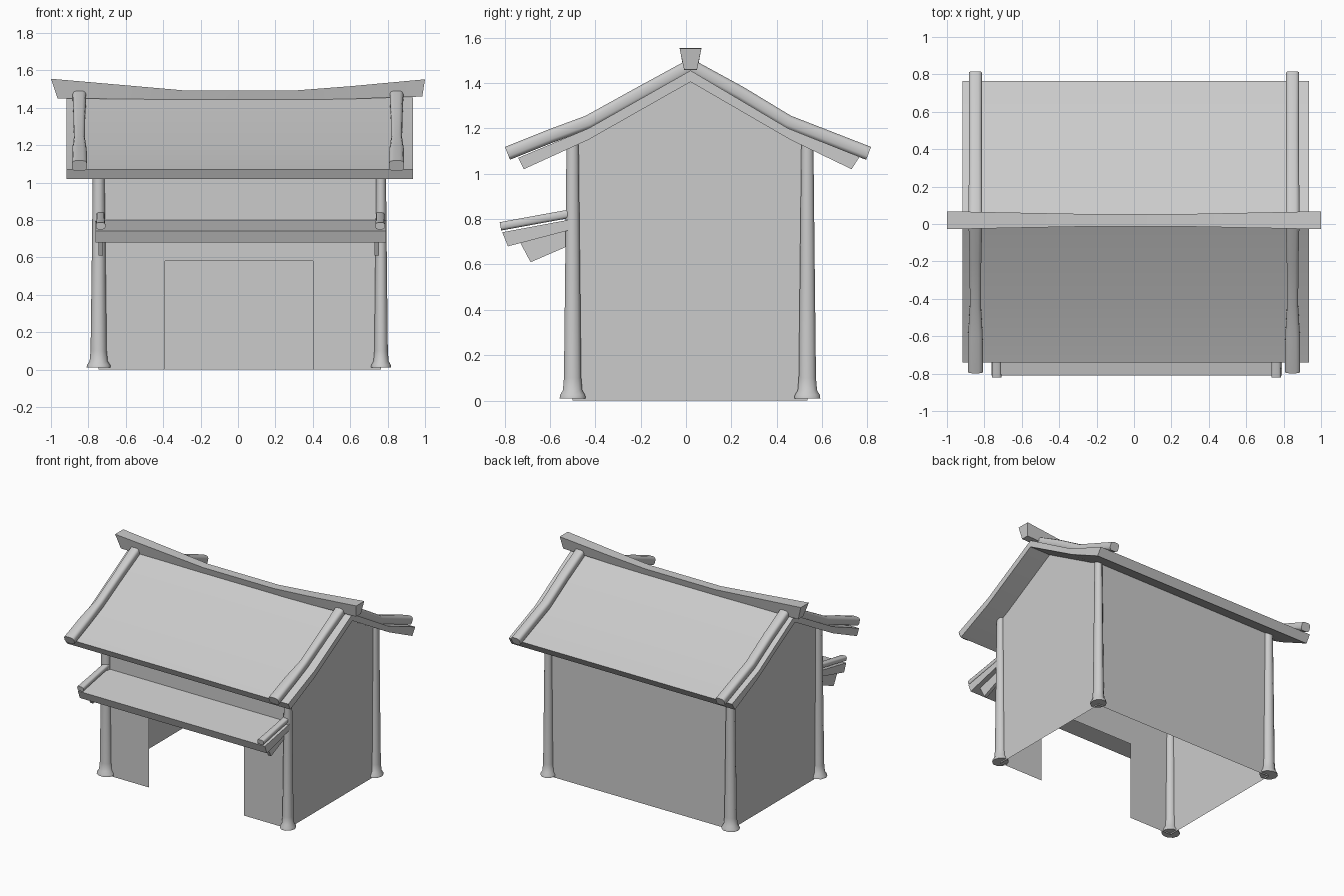
import bpy, bmesh, math
from mathutils import Vector

cube = bpy.data.objects.get("Cube")
if cube:
    bpy.data.objects.remove(cube, do_unlink=True)

grey = bpy.data.materials.new("plain grey")
grey.use_nodes = True
COLOUR = (0.6, 0.6, 0.6, 1)
grey.diffuse_color = COLOUR
grey.node_tree.nodes["Principled BSDF"].inputs["Base Color"].default_value = COLOUR


def finish(name, bm, smooth=35):
    mesh = bpy.data.meshes.new(name)
    bm.to_mesh(mesh)
    bm.free()
    mesh.materials.append(grey)
    ob = bpy.data.objects.new(name, mesh)
    bpy.context.collection.objects.link(ob)
    bpy.ops.object.select_all(action='DESELECT')
    ob.select_set(True)
    bpy.context.view_layer.objects.active = ob
    bpy.ops.object.shade_smooth_by_angle(angle=math.radians(smooth))
    return ob


def loft(name, rings, smooth=35):
    """Skin a list of point rings and cap both ends."""
    bm = bmesh.new()
    rows = [[bm.verts.new(p) for p in ring] for ring in rings]
    n = len(rows[0])
    for a, b in zip(rows, rows[1:]):
        for i in range(n):
            j = (i + 1) % n
            bm.faces.new((a[i], a[j], b[j], b[i]))
    bm.faces.new(rows[0][::-1])
    bm.faces.new(rows[-1])
    bmesh.ops.recalc_face_normals(bm, faces=bm.faces)
    return finish(name, bm, smooth)


def sheet(name, polygons):
    bm = bmesh.new()
    for poly in polygons:
        bm.faces.new([bm.verts.new(p) for p in poly])
    bmesh.ops.remove_doubles(bm, verts=bm.verts, dist=0.001)
    return finish(name, bm)


def beam(name, x, path, widths, height):
    """Soft-cornered beam along a (y, z) path in the plane at x."""
    rings = []
    for k, (y, z) in enumerate(path):
        a = Vector(path[max(k - 1, 0)])
        b = Vector(path[min(k + 1, len(path) - 1)])
        along = (b - a).normalized()
        up = Vector((-along.y, along.x))
        w, h = widths[k] / 2, height / 2
        ring = []
        for i in range(12):
            t = math.tau * (i + 0.5) / 12
            c, s = math.cos(t), math.sin(t)
            u = w * math.copysign(abs(c) ** 0.6, c)
            v = h * math.copysign(abs(s) ** 0.6, s)
            ring.append((x + u, y + up.x * v, z + up.y * v))
        rings.append(ring)
    return loft(name, rings, 45)


LEFT, RIGHT, FRONT, BACK = -0.745, 0.765, -0.5, 0.535
EAVE, PEAK, MID = 1.12, 1.405, 0.02

# Corner posts with flared feet
POST = [(0.01, 0.06), (0.025, 0.058), (0.045, 0.045), (0.1, 0.04), (0.6, 0.034), (1.14, 0.028)]
for side, x in (("right", LEFT), ("left", RIGHT)):
    for end, y in (("front", FRONT), ("back", BACK)):
        s = 1.08 if x < 0 else 0.9
        loft(f"{end}_{side}_post",
             [[(x + s * r * math.cos(math.tau * i / 10), y + r * math.sin(math.tau * i / 10), z)
               for i in range(10)] for z, r in POST], 50)

# Thin walls: gables, back, and front with a doorway
for side, x in (("right", LEFT), ("left", RIGHT)):
    sheet(f"{side}_gable_wall", [[(x, FRONT, 0), (x, BACK, 0), (x, BACK, EAVE),
                                  (x, MID, PEAK), (x, FRONT, EAVE)]])


def panel(x0, x1, z0, z1, y):
    return [(x0, y, z0), (x1, y, z0), (x1, y, z1), (x0, y, z1)]


DOOR_L, DOOR_R, DOOR_TOP = -0.39, 0.4, 0.58
sheet("back_wall", [panel(RIGHT, LEFT, 0, EAVE, BACK)])
sheet("front_wall", [panel(LEFT, DOOR_L, 0, DOOR_TOP, FRONT),
                     panel(DOOR_R, RIGHT, 0, DOOR_TOP, FRONT),
                     panel(LEFT, DOOR_L, DOOR_TOP, EAVE, FRONT),
                     panel(DOOR_L, DOOR_R, DOOR_TOP, EAVE, FRONT),
                     panel(DOOR_R, RIGHT, DOOR_TOP, EAVE, FRONT)])

# Roof slab with kinked slopes
ROOF = [(-0.74, 1.07), (-0.43, 1.2), (MID, 1.455), (0.45, 1.2), (0.765, 1.075),
        (0.73, 1.02), (0.46, 1.15), (MID, PEAK), (-0.43, 1.15), (-0.715, 1.02)]
loft("roof", [[(x, y, z) for y, z in ROOF] for x in (-0.918, 0.935)])

# Verge beams lying on the roof
for side, x in (("right", -0.848), ("left", 0.848)):
    beam(f"{side}_front_verge_beam", x, [(-0.787, 1.09), (-0.6, 1.165), (-0.43, 1.228), (-0.2, 1.355), (MID, 1.475)],
         [0.083, 0.08, 0.06, 0.064, 0.075], 0.062)
    beam(f"{side}_back_verge_beam", x, [(MID, 1.475), (0.24, 1.355), (0.45, 1.228), (0.805, 1.09)],
         [0.075, 0.072, 0.07, 0.072], 0.062)

# Ridge beam rising towards slanted ends: (top x, bottom x, top z, bottom z, half width)
RIDGE = [(-1, -0.965, 1.555, 1.45, 0.048), (-0.6, -0.6, 1.52, 1.447, 0.04),
         (-0.28, -0.28, 1.492, 1.442, 0.034), (0.3, 0.3, 1.492, 1.442, 0.034),
         (0.6, 0.6, 1.515, 1.447, 0.04), (1, 0.985, 1.552, 1.46, 0.048)]
loft("ridge_beam", [[(xt, MID - w, zt), (xt, MID + w, zt),
                     (xb, MID + 0.6 * w, zb), (xb, MID - 0.6 * w, zb)]
                    for xt, xb, zt, zb, w in RIDGE])

# Awning slab with edge rods and brackets
AWNING = [(FRONT, 0.8), (-0.81, 0.742), (-0.785, 0.68), (FRONT, 0.755)]
loft("awning", [[(x, y, z) for y, z in AWNING] for x in (-0.762, 0.79)])
BRACKET = [(FRONT, 0.765), (-0.73, 0.695), (-0.685, 0.61), (FRONT, 0.69)]
for side, x, xb in (("right", -0.735, -0.733), ("left", 0.76, 0.742)):
    beam(f"{side}_awning_rod", x, [(-0.818, 0.768), (-0.66, 0.797), (FRONT, 0.826)],
         [0.052, 0.046, 0.046], 0.038)
    loft(f"{side}_awning_bracket", [[(xb + d, y, z) for y, z in BRACKET] for d in (-0.012, 0.012)])
